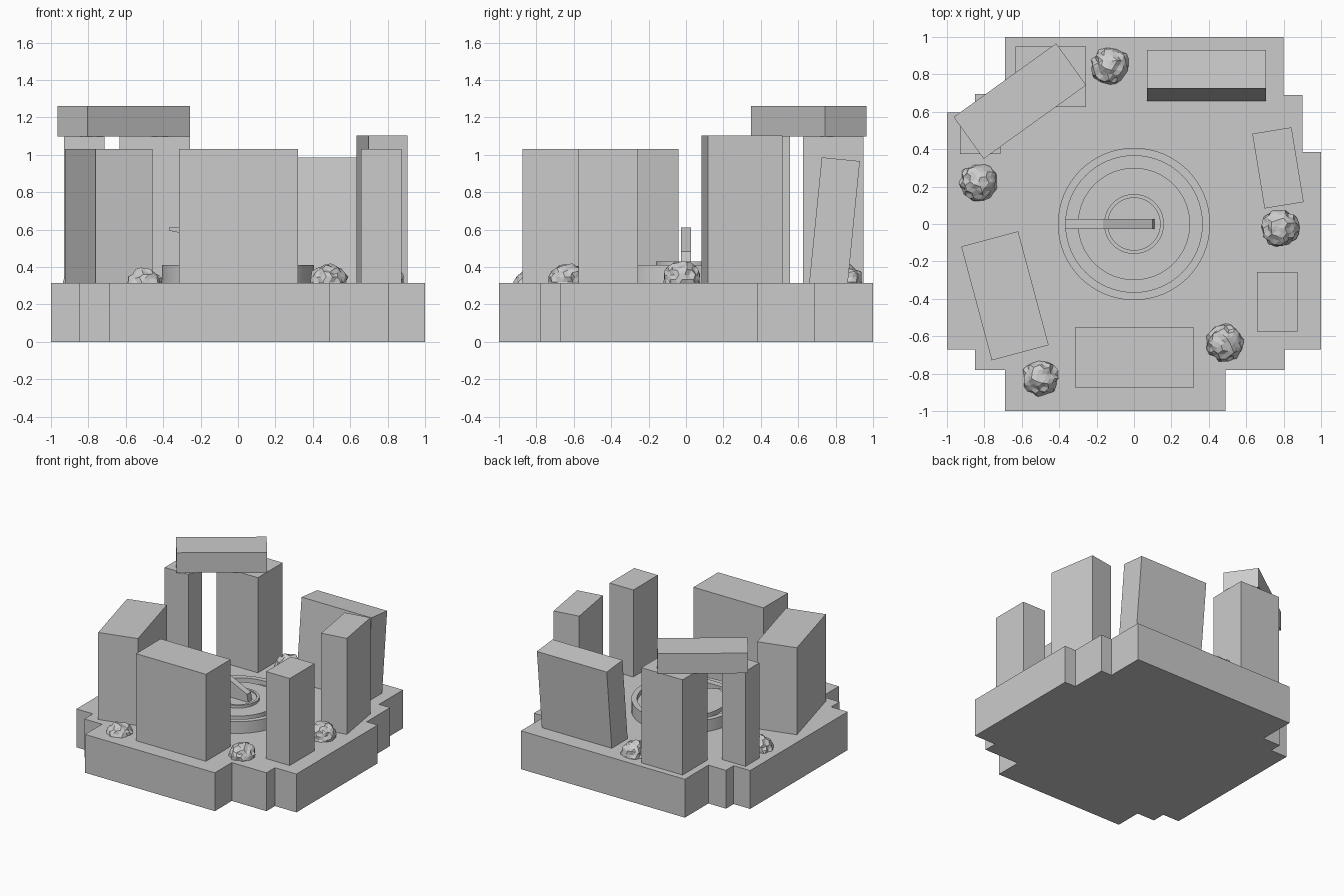
import bpy, bmesh, math, random
from mathutils import Matrix, Vector

if "Cube" in bpy.data.objects:
    bpy.data.objects.remove(bpy.data.objects["Cube"])

random.seed(4)
stone = bpy.data.materials.new("plain grey stone")
stone.diffuse_color = (0.6, 0.6, 0.6, 1)
stone.use_nodes = True
stone.node_tree.nodes["Principled BSDF"].inputs["Base Color"].default_value = stone.diffuse_color
GROUND = 0.315


def finish(bm, name):
    bmesh.ops.recalc_face_normals(bm, faces=bm.faces[:])
    me = bpy.data.meshes.new(name)
    bm.to_mesh(me)
    bm.free()
    me.materials.append(stone)
    ob = bpy.data.objects.new(name, me)
    bpy.context.collection.objects.link(ob)
    return ob


def block(name, center, size, turn=0, lean=0):
    bm = bmesh.new()
    bmesh.ops.create_cube(bm, size=1)
    m = (Matrix.Translation(center) @ Matrix.Rotation(math.radians(turn), 4, 'Z')
         @ Matrix.Rotation(math.radians(lean), 4, 'X') @ Matrix.Diagonal((*size, 1)))
    bm.transform(m)
    return finish(bm, name)


def standing(name, x, y, w, d, top, turn=0):
    low = GROUND - 0.015
    return block(name, (x, y, (top + low) / 2), (w, d, top - low), turn)


def prism(name, pts, move):
    # extrude a closed outline along a vector
    bm = bmesh.new()
    f = bm.faces.new([bm.verts.new(p) for p in pts])
    ext = bmesh.ops.extrude_face_region(bm, geom=[f], use_keep_orig=True)
    verts = [v for v in ext["geom"] if isinstance(v, bmesh.types.BMVert)]
    bmesh.ops.translate(bm, verts=verts, vec=move)
    return finish(bm, name)


def lathe(name, profile, steps=64):
    bm = bmesh.new()
    vs = [bm.verts.new((r, 0, z)) for r, z in profile]
    es = [bm.edges.new(p) for p in zip(vs, vs[1:])]
    bmesh.ops.spin(bm, geom=vs + es, cent=(0, 0, 0), axis=(0, 0, 1),
                   angle=2 * math.pi, steps=steps)
    bmesh.ops.remove_doubles(bm, verts=bm.verts[:], dist=1e-4)
    ob = finish(bm, name)
    bpy.ops.object.select_all(action='DESELECT')
    bpy.context.view_layer.objects.active = ob
    ob.select_set(True)
    bpy.ops.object.shade_smooth_by_angle(angle=math.radians(30))
    return ob


# stepped base slab
outline = [(-.69, 1), (.8, 1), (.8, .69), (.9, .69), (.9, .385), (1, .385),
           (1, -.67), (.805, -.67), (.805, -.78), (.49, -.78), (.49, -1),
           (-.69, -1), (-.69, -.78), (-.85, -.78), (-.85, -.67), (-1, -.67),
           (-1, .595), (-.85, .595), (-.85, .695), (-.69, .695)]
prism("base_slab", [(x, y, 0) for x, y in outline], (0, 0, GROUND))

# standing stones
standing("lintel_pillar_back", -.445, .787, .375, .322, 1.097)
standing("lintel_pillar_left", -.822, .465, .215, .18, 1.097)
block("lintel", (-.61, .657, 1.179), (.675, .275, .165), 35.7)
standing("right_stone", .77, .30, .212, .405, 1.104, 9.3)
standing("small_right_stone", .766, -.416, .215, .32, 1.03)
standing("front_stone", .002, -.713, .635, .32, 1.03)
standing("left_stone", -.69, -.384, .315, .63, 1.03, 15)
block("leaning_back_stone", (.387, .792, .618), (.635, .205, .72), 0, -5.7)

# round dial with sunken groove and raised inner ring
lathe("dial", [(.407, .305), (.407, .412), (.365, .412), (.365, .375), (.30, .375),
               (.30, .408), (.16, .408), (.16, .43), (.14, .43), (.14, .42), (0, .42)])

# pointed dial blade
blade = [(-.37, .61), (-.165, .61), (.1, .483), (.11, .415),
         (-.06, .415), (-.18, .555), (-.37, .595)]
prism("dial_blade", [(x, -.026, z) for x, z in blade], (0, .052, 0))

# craggy shrubs
for i, (x, y, z) in enumerate([(-.128, .847, .32), (-.83, .225, .31), (.782, -.022, .332),
                               (.487, -.633, .32), (-.5, -.825, .292)]):
    bm = bmesh.new()
    bmesh.ops.create_icosphere(bm, subdivisions=3, radius=1)
    for v in bm.verts:
        v.co *= random.uniform(.088, .109)
    bm.transform(Matrix.Translation(Vector((x, y, z))))
    finish(bm, f"shrub_{i + 1}")
